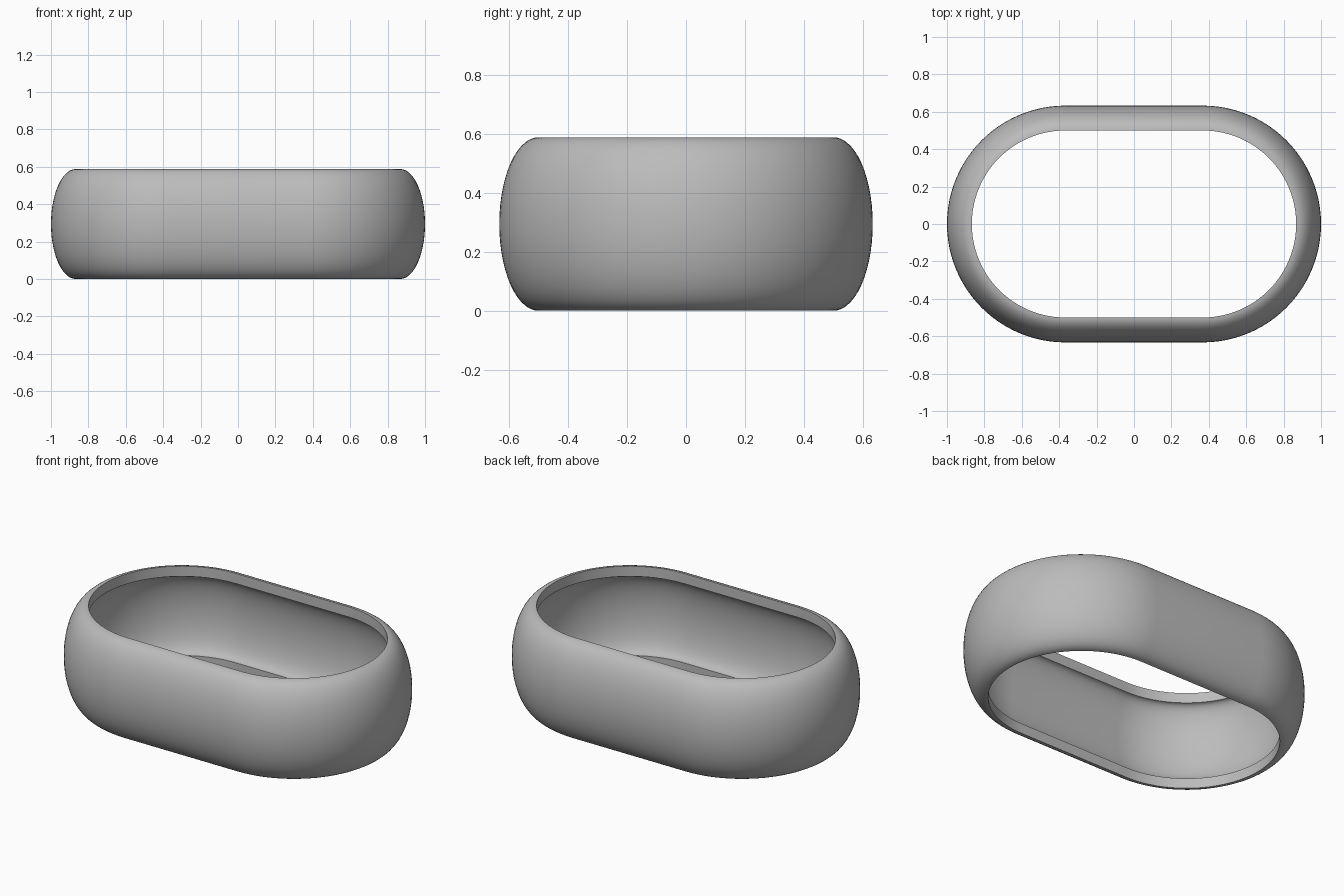
import bpy, bmesh, math

HEIGHT, LIP = 0.588, 0.06      # overall height, depth of the inner lip
INNER, OUTER = 0.5, 0.633      # end radii at the opening and at the widest bulge
STRAIGHT = 1 - OUTER           # half length of the straight sides
WALL_BULGE = 0.08              # hollowing of the inside wall
ARC, SIDE = 48, 28             # steps around each end, steps up the wall

old = bpy.data.objects.get("Cube")
if old:
    bpy.data.objects.remove(old, do_unlink=True)

grey = bpy.data.materials.new("plain_grey")
grey.use_nodes = True
colour = (0.5, 0.5, 0.5, 1)
grey.diffuse_color = colour
grey.node_tree.nodes["Principled BSDF"].inputs["Base Color"].default_value = colour


def bulge(depth, half_height):
    """Half ellipse from bottom to top, as (radius, z) pairs."""
    angles = [math.pi * (i / SIDE - 0.5) for i in range(SIDE + 1)]
    return [(INNER + depth * math.cos(a), HEIGHT / 2 + half_height * math.sin(a))
            for a in angles]


# Wall section: outer bulge upward, then lips and hollow inside downward
section = bulge(OUTER - INNER, HEIGHT / 2)
section += reversed(bulge(WALL_BULGE, HEIGHT / 2 - LIP))

# Stadium path: two half circles joined by straight sides
path = []
for centre, start in ((STRAIGHT, -math.pi / 2), (-STRAIGHT, math.pi / 2)):
    path += [(centre, start + math.pi * i / ARC) for i in range(ARC + 1)]

# Sweep the section around the path
bm = bmesh.new()
rings = [[bm.verts.new((c + r * math.cos(a), r * math.sin(a), z)) for r, z in section]
         for c, a in path]
for i, ring in enumerate(rings):
    following = rings[(i + 1) % len(rings)]
    for j in range(len(section)):
        k = (j + 1) % len(section)
        bm.faces.new((ring[j], following[j], following[k], ring[k]))
bmesh.ops.recalc_face_normals(bm, faces=bm.faces)

mesh = bpy.data.meshes.new("oval_band")
bm.to_mesh(mesh)
bm.free()
mesh.materials.append(grey)
band = bpy.data.objects.new("oval_band", mesh)
bpy.context.collection.objects.link(band)

# Smooth surfaces with crisp lip edges
bpy.ops.object.select_all(action="DESELECT")
band.select_set(True)
bpy.context.view_layer.objects.active = band
bpy.ops.object.shade_smooth_by_angle(angle=math.radians(35))
